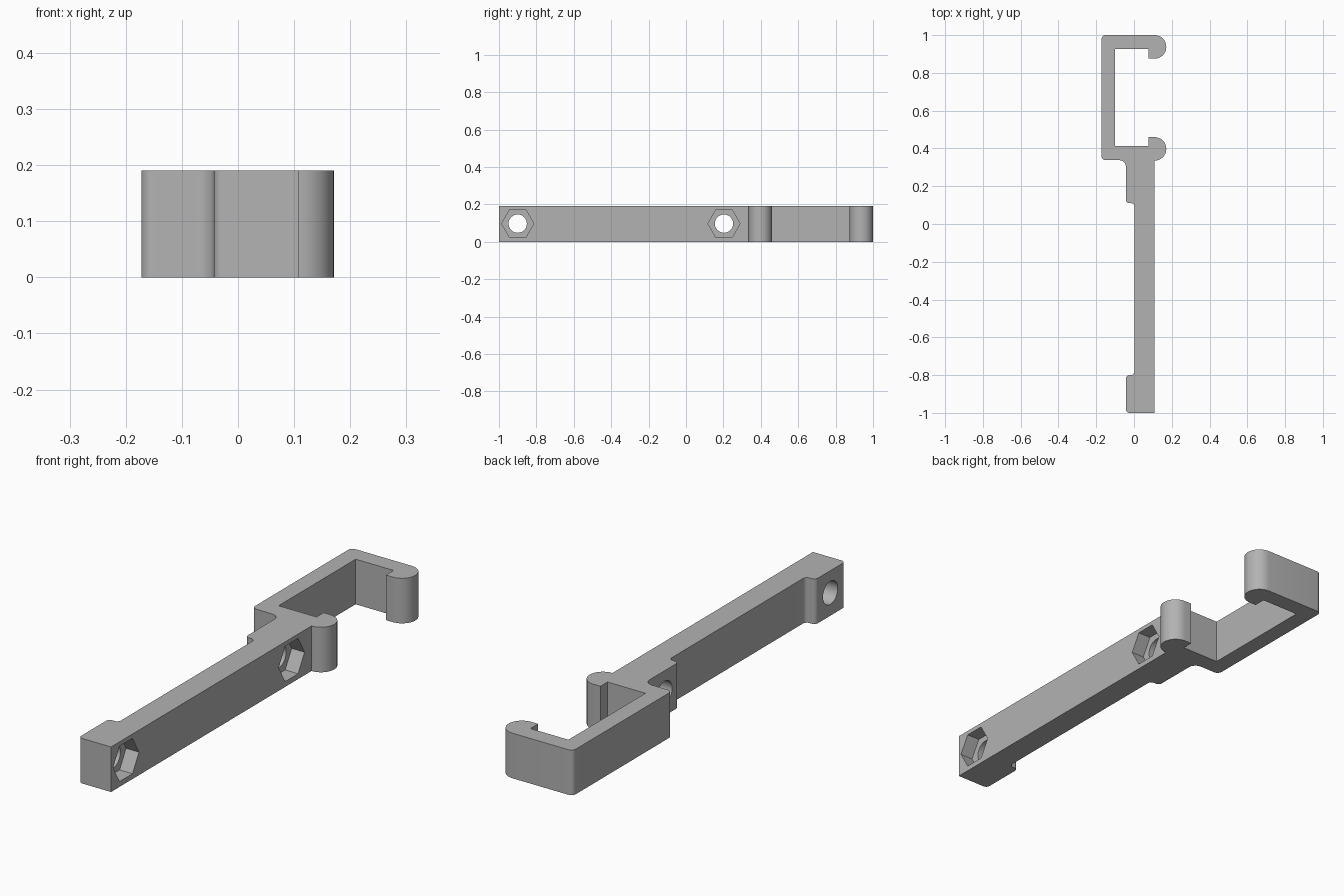
import bpy, bmesh, math
from mathutils import Matrix, Vector

if "Cube" in bpy.data.objects:
    bpy.data.objects.remove(bpy.data.objects["Cube"], do_unlink=True)

HEIGHT = 0.19
ARM_X = 0.108          # flat outer side of the arm
HOOK_R = 0.0622        # rounded hook ends
SMALL_R = 0.018


def rounded(corners, steps=8):
    """Turn (x, y, radius) corners into an outline with arcs."""
    out = []
    for i, (x, y, r) in enumerate(corners):
        p = Vector((x, y))
        if r == 0:
            out.append(p)
            continue
        a = (Vector(corners[i - 1][:2]) - p).normalized()
        b = (Vector(corners[(i + 1) % len(corners)][:2]) - p).normalized()
        centre = p + (a + b) * r            # all corners are right angles
        for k in range(steps + 1):
            t = k / steps * math.pi / 2
            out.append(centre - b * r * math.cos(t) - a * r * math.sin(t))
    return out


def prism(name, outline, depth, matrix=Matrix()):
    bm = bmesh.new()
    face = bm.faces.new([bm.verts.new((p[0], p[1], 0)) for p in outline])
    side = bmesh.ops.extrude_face_region(bm, geom=[face])
    verts = [v for v in side["geom"] if isinstance(v, bmesh.types.BMVert)]
    bmesh.ops.translate(bm, verts=verts, vec=(0, 0, depth))
    bmesh.ops.recalc_face_normals(bm, faces=bm.faces)
    bm.transform(matrix)
    mesh = bpy.data.meshes.new(name)
    bm.to_mesh(mesh)
    bm.free()
    obj = bpy.data.objects.new(name, mesh)
    bpy.context.collection.objects.link(obj)
    return obj


def polygon(radius, sides):
    return [(radius * math.cos(2 * math.pi * k / sides),
             radius * math.sin(2 * math.pi * k / sides)) for k in range(sides)]


# Clip and arm outline, anticlockwise from the front left corner
bracket = prism("clip_bracket", rounded([
    (-0.043, -1, SMALL_R), (ARM_X, -1, 0),
    # lower hook
    (ARM_X, 0.335, 0), (0.171, 0.335, HOOK_R), (0.171, 0.46, HOOK_R),
    (0.077, 0.46, 0), (0.077, 0.413, 0),
    # inside of the clip
    (-0.1, 0.413, 0), (-0.1, 0.926, 0), (0.077, 0.926, 0),
    # upper hook
    (0.077, 0.875, 0), (0.171, 0.875, HOOK_R), (0.171, 1, HOOK_R),
    # back of the clip
    (-0.172, 1, 0.022), (-0.172, 0.338, 0.022),
    # upper pad, thin arm, lower pad
    (-0.043, 0.338, 0.035), (-0.043, 0.11, SMALL_R),
    (0.002, 0.11, SMALL_R), (0.002, -0.8, SMALL_R),
    (-0.043, -0.8, SMALL_R),
]), HEIGHT)

grey = bpy.data.materials.new("plain_grey")
grey.use_nodes = True
colour = (0.45, 0.45, 0.45, 1)
grey.diffuse_color = colour
grey.node_tree.nodes["Principled BSDF"].inputs["Base Color"].default_value = colour
bracket.data.materials.append(grey)

bpy.context.view_layer.objects.active = bracket
bracket.select_set(True)

# Hexagonal nut pockets and round screw holes, both running along x
along_x = Matrix(((0, 0, 1, 0), (1, 0, 0, 0), (0, 1, 0, 0), (0, 0, 0, 1)))
for y in (-0.9, 0.203):
    for radius, sides, start in ((0.086, 6, ARM_X - 0.06), (0.049, 32, -0.1)):
        place = Matrix.Translation((start, y, HEIGHT / 2 + 0.002)) @ along_x
        cutter = prism("hole_cutter", polygon(radius, sides), 0.3, place)
        cutter.hide_render = True
        cut = bracket.modifiers.new("hole", "BOOLEAN")
        cut.operation = "DIFFERENCE"
        cut.solver = "EXACT"
        cut.object = cutter
        bpy.ops.object.modifier_apply(modifier=cut.name)
        bpy.data.objects.remove(cutter, do_unlink=True)

bpy.ops.object.shade_smooth_by_angle(angle=math.radians(30))
